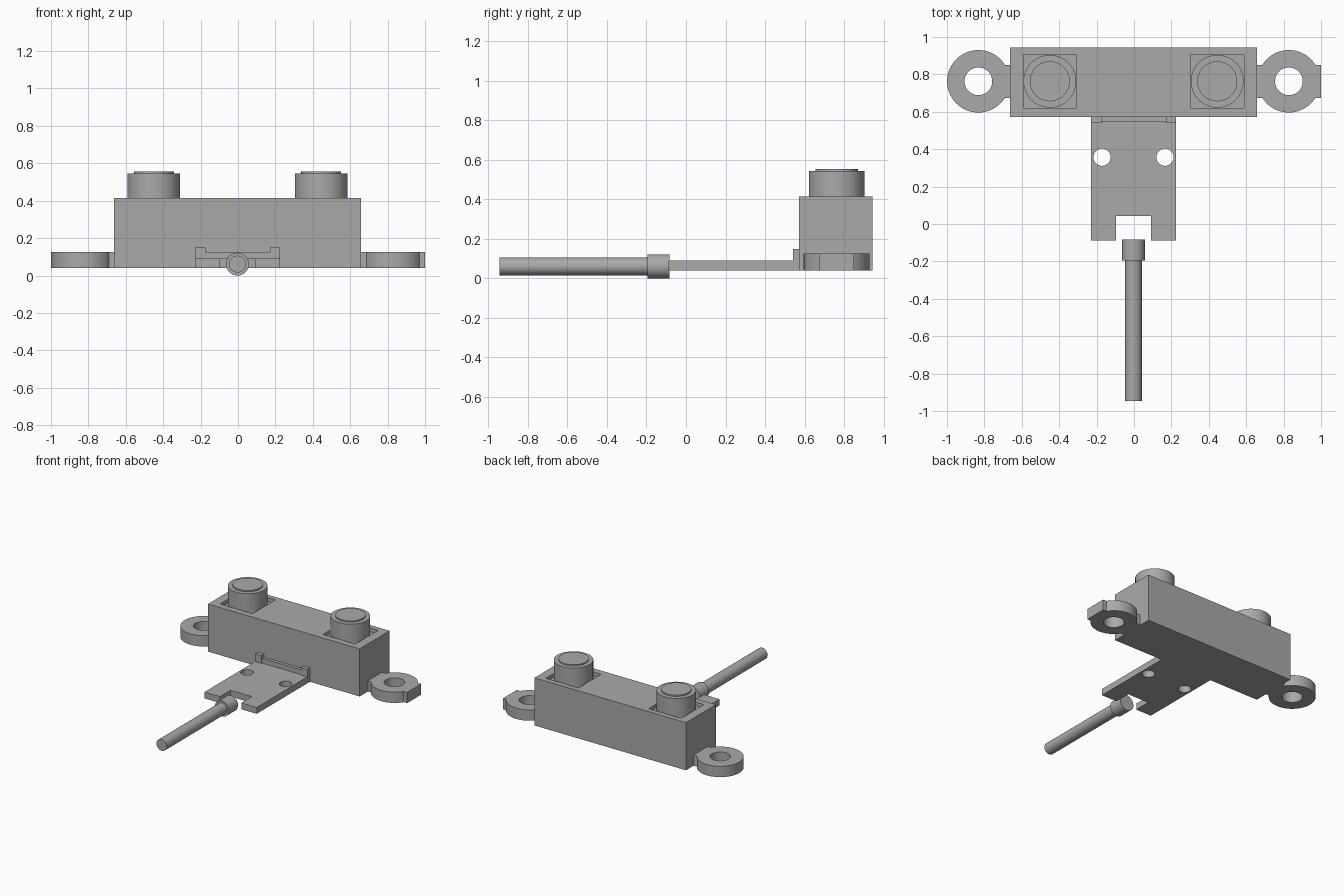
import bpy
import math

default = bpy.data.objects.get("Cube")
if default:
    bpy.data.objects.remove(default, do_unlink=True)

GREY = (0.4, 0.4, 0.4, 1.0)
mat = bpy.data.materials.new("plain grey")
mat.use_nodes = True
mat.diffuse_color = GREY
bsdf = mat.node_tree.nodes["Principled BSDF"]
bsdf.inputs["Base Color"].default_value = GREY
bsdf.inputs["Roughness"].default_value = 0.6


def finish(obj, name):
    obj.name = obj.data.name = name
    obj.data.materials.clear()
    obj.data.materials.append(mat)
    return obj


def box(name, x, y, z):
    """Box from (min, max) pairs along each axis."""
    spans = (x, y, z)
    bpy.ops.mesh.primitive_cube_add(size=1, location=[sum(s) / 2 for s in spans])
    obj = bpy.context.object
    obj.scale = [s[1] - s[0] for s in spans]
    bpy.ops.object.transform_apply(location=False, rotation=False, scale=True)
    return finish(obj, name)


def cylinder(name, radius, centre, span, along_y=False):
    """Cylinder standing on z, or lying along y, between the span ends."""
    mid = sum(span) / 2
    place = (centre[0], mid, centre[1]) if along_y else (*centre, mid)
    turn = (math.pi / 2, 0, 0) if along_y else (0, 0, 0)
    bpy.ops.mesh.primitive_cylinder_add(vertices=64, radius=radius, depth=span[1] - span[0],
                                        location=place, rotation=turn)
    bpy.ops.object.shade_smooth_by_angle(angle=math.radians(30))
    return finish(bpy.context.object, name)


def combine(target, tool, operation):
    """Apply a boolean and remove the tool object."""
    mod = target.modifiers.new("shape", 'BOOLEAN')
    mod.operation, mod.solver, mod.object = operation, 'EXACT', tool
    bpy.context.view_layer.objects.active = target
    bpy.ops.object.modifier_apply(modifier=mod.name)
    bpy.data.objects.remove(tool, do_unlink=True)


def smooth(obj):
    bpy.ops.object.select_all(action='DESELECT')
    obj.select_set(True)
    bpy.context.view_layer.objects.active = obj
    bpy.ops.object.shade_smooth_by_angle(angle=math.radians(30))


BASE = 0.04
MID_Y = 0.763
TOP = 0.415

# Housing with a shallow square pocket under each round lens
body = box("body", (-0.662, 0.658), (0.573, 0.945), (BASE, TOP))
for side, x in (("right", -0.45), ("left", 0.445)):
    pocket = box("pocket", (x - 0.142, x + 0.142), (MID_Y - 0.142, MID_Y + 0.142),
                 (TOP - 0.03, TOP + 0.1))
    combine(body, pocket, 'DIFFERENCE')
    cylinder(f"{side}_lens_barrel", 0.141, (x, MID_Y), (TOP - 0.03, 0.545))
    cylinder(f"{side}_lens_cap", 0.107, (x, MID_Y), (0.54, 0.555))

# Mounting ears: ring joined to the body, the left one with a squared outer end
for side, x, block in (("right", -0.832, (-0.72, -0.66)), ("left", 0.828, (0.656, 0.72))):
    ear = cylinder(f"{side}_mounting_ear", 0.167, (x, MID_Y), (BASE, 0.125))
    combine(ear, box("neck", block, (0.675, 0.85), (BASE, 0.125)), 'UNION')
    if side == "left":
        combine(ear, box("tab", (0.93, 1.0), (0.675, 0.85), (BASE, 0.125)), 'UNION')
    combine(ear, cylinder("hole", 0.074, (x, MID_Y), (0, 0.2)), 'DIFFERENCE')
    smooth(ear)

# Front plate with two holes and a cable notch
plate = box("front_plate", (-0.23, 0.225), (-0.088, 0.574), (BASE, 0.09))
combine(plate, box("notch", (-0.095, 0.09), (-0.2, 0.043), (0, 0.2)), 'DIFFERENCE')
for x in (-0.171, 0.166):
    combine(plate, cylinder("hole", 0.046, (x, 0.357), (0, 0.2)), 'DIFFERENCE')
smooth(plate)

# Raised posts and rail where the plate meets the body
box("right_post", (-0.23, -0.175), (0.541, 0.574), (0.088, 0.15))
box("left_post", (0.17, 0.225), (0.541, 0.574), (0.088, 0.15))
box("rail", (-0.176, 0.171), (0.548, 0.574), (0.088, 0.127))

# Cable and its collar
cylinder("cable_collar", 0.061, (-0.003, 0.061), (-0.195, -0.083), along_y=True)
cylinder("cable", 0.045, (-0.003, 0.061), (-0.945, -0.19), along_y=True)
